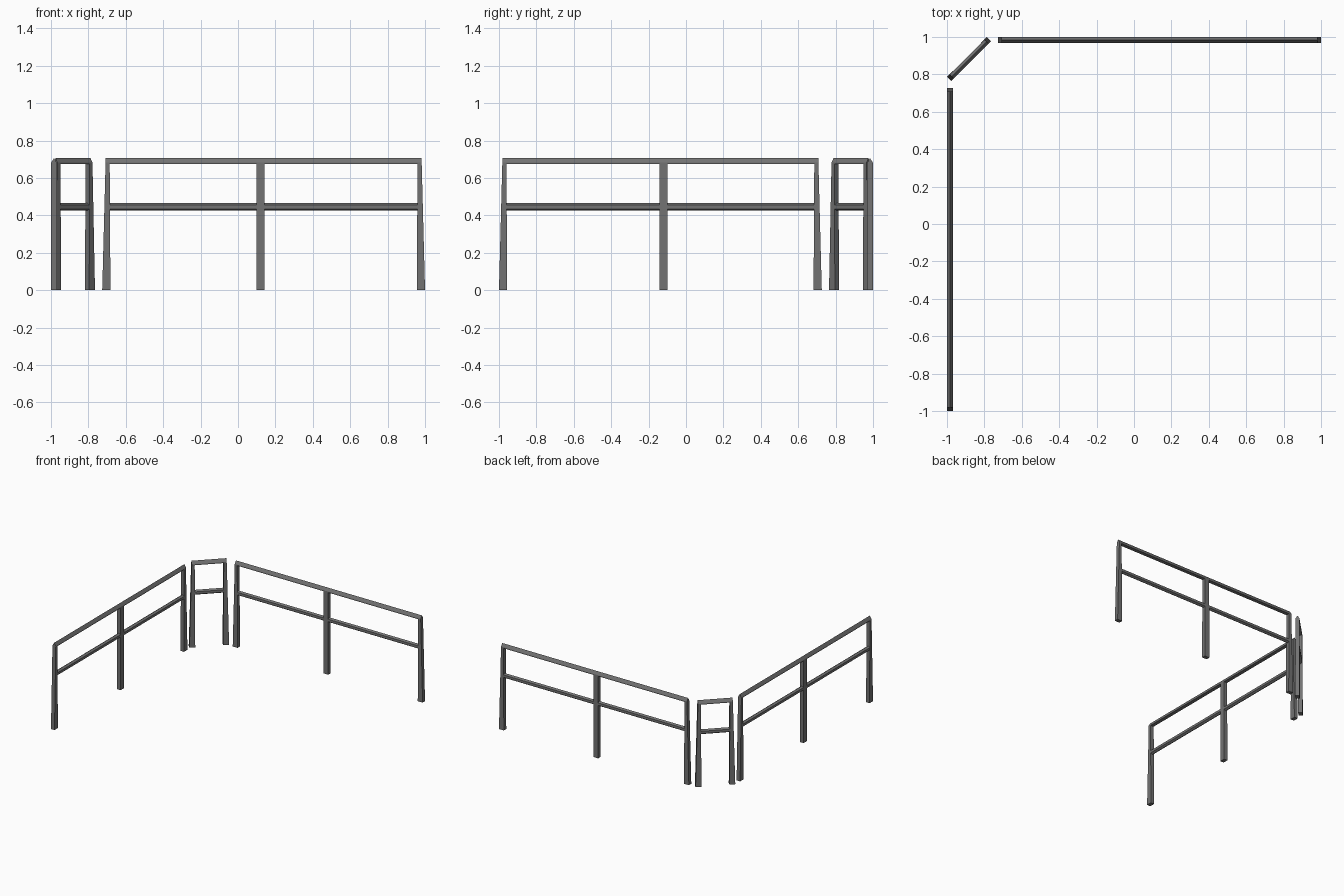
import bpy, bmesh, math
from mathutils import Vector, Matrix

if "Cube" in bpy.data.objects:
    bpy.data.objects.remove(bpy.data.objects["Cube"])

X, Y, Z = Vector((1, 0, 0)), Vector((0, 1, 0)), Vector((0, 0, 1))

# Cross-sections in half-size units
BOX = [(-1, -1), (1, -1), (1, 1), (-1, 1)]
HEX = [(math.cos(i * math.pi / 3), math.sin(i * math.pi / 3) / 0.866) for i in range(6)]
GABLE = [(-1, -1), (-0.5, -1), (1, 0), (-0.5, 1), (-1, 1)]

dark = bpy.data.materials.new("dark_metal")
dark.diffuse_color = (0.17, 0.17, 0.17, 1)
dark.use_nodes = True
dark.node_tree.nodes["Principled BSDF"].inputs["Base Color"].default_value = dark.diffuse_color


def bar(name, section, a, b, u, v, ra, rb, matrix):
    # Bar from a to b; u, v are section axes; ra, rb are half sizes at the ends
    bm = bmesh.new()
    rings = [[bm.verts.new(Vector(c) + u * r[0] * p + v * r[1] * q) for p, q in section]
             for c, r in ((a, ra), (b, rb))]
    n = len(section)
    for i in range(n):
        j = (i + 1) % n
        bm.faces.new((rings[0][i], rings[0][j], rings[1][j], rings[1][i]))
    for ring in rings:
        bm.faces.new(ring)
    bmesh.ops.recalc_face_normals(bm, faces=bm.faces)
    me = bpy.data.meshes.new(name)
    bm.to_mesh(me)
    bm.free()
    me.materials.append(dark)
    ob = bpy.data.objects.new(name, me)
    ob.matrix_world = matrix
    bpy.context.collection.objects.link(ob)


def railing(name, half, centre, angle, middle=None):
    m = Matrix.Translation(centre) @ Matrix.Rotation(angle, 4, 'Z')
    h = half - 0.022
    # End posts taper and lean slightly inwards
    for side, s in (("left", -1), ("right", 1)):
        bar(f"{name}_{side}_post", BOX, (s * h, 0, 0), (s * (h - 0.007), 0, 0.682), X, Y,
            (0.022, 0.016), (0.011, 0.015), m)
    # Straight middle post
    if middle is not None:
        bar(f"{name}_middle_post", BOX, (middle, 0, 0), (middle, 0, 0.682), X, Y,
            (0.022, 0.016), (0.021, 0.015), m)
    # Handrail with a ridged top, and the lower rail
    e = h + 0.004
    bar(f"{name}_handrail", GABLE, (-e, 0, 0.69), (e, 0, 0.69), Z, Y,
        (0.016, 0.015), (0.016, 0.015), m)
    bar(f"{name}_lower_rail", HEX, (-h, 0, 0.445), (h, 0, 0.445), Z, Y,
        (0.02, 0.015), (0.02, 0.015), m)


railing("back", 0.863, (0.137, 0.984, 0), 0, -0.017)
railing("left", 0.863, (-0.984, -0.137, 0), math.pi / 2, 0.017)
railing("corner", 0.15, (-0.882, 0.882, 0), math.pi / 4)
